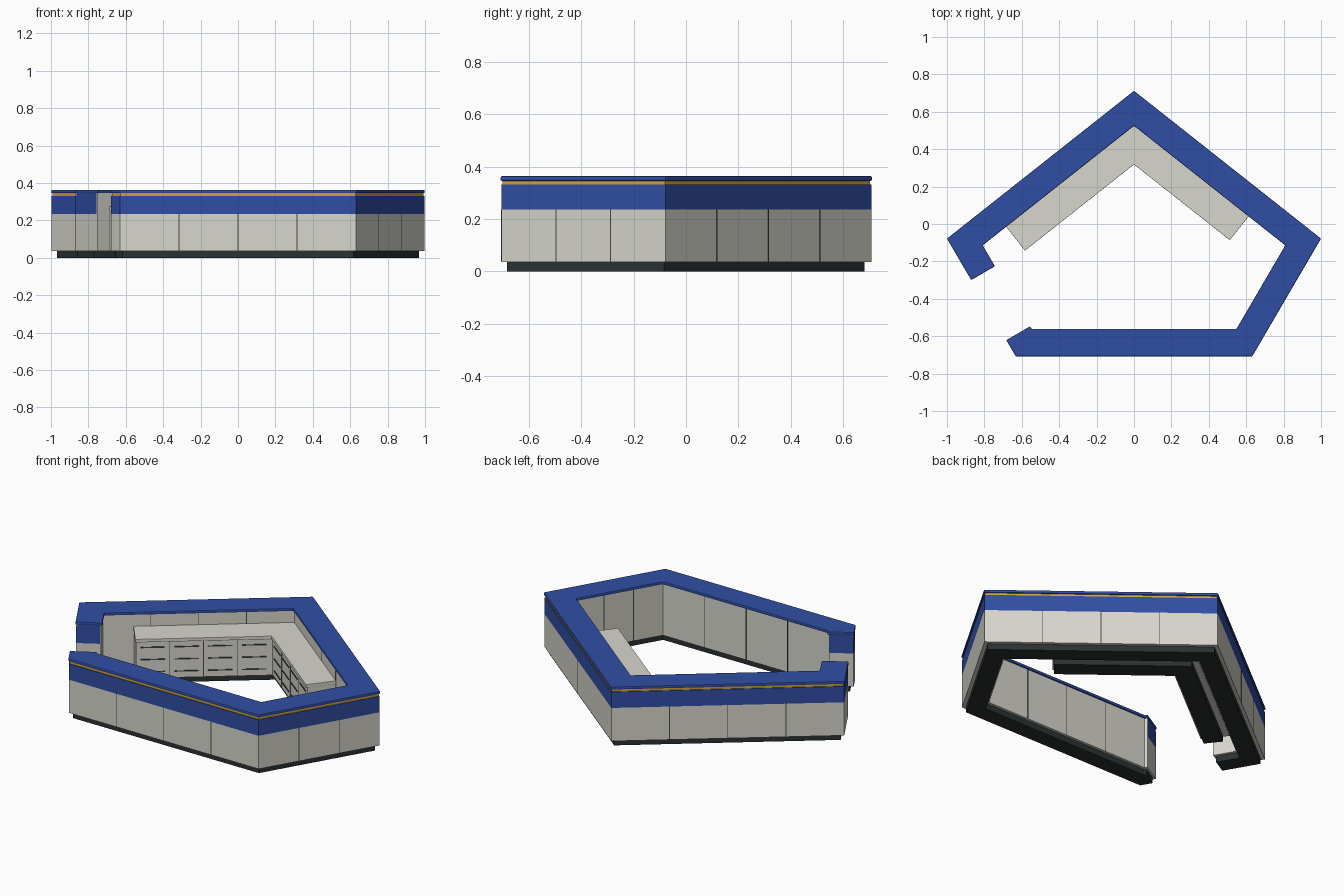
import bpy
import bmesh
from mathutils import Vector

if "Cube" in bpy.data.objects:
    bpy.data.objects.remove(bpy.data.objects["Cube"], do_unlink=True)


def material(name, rgb):
    m = bpy.data.materials.new(name)
    m.use_nodes = True
    m.diffuse_color = (*rgb, 1)
    m.node_tree.nodes["Principled BSDF"].inputs["Base Color"].default_value = (*rgb, 1)
    return m


BLUE = material("blue", (0.03, 0.076, 0.37))
GREY = material("warm light grey", (0.68, 0.67, 0.61))
GOLD = material("gold", (0.62, 0.37, 0.05))
DARK = material("dark plinth", (0.024, 0.031, 0.031))
SEAM = material("seam grey", (0.06, 0.06, 0.06))


def right_normal(a, b):
    d = (b - a).normalized()
    return Vector((d.y, -d.x))


def offset(path, dist, trim):
    """Mitred inward offset of an open path, with both ends trimmed."""
    path = list(path)
    path[0] = path[0] + (path[1] - path[0]).normalized() * trim
    path[-1] = path[-1] + (path[-2] - path[-1]).normalized() * trim
    normals = [right_normal(a, b) for a, b in zip(path, path[1:])]
    out = []
    for i, p in enumerate(path):
        n0, n1 = normals[max(i - 1, 0)], normals[min(i, len(normals) - 1)]
        out.append(p + (n0 + n1) * (dist / (1 + n0.dot(n1))))
    return out


def add_strip(bm, outer, inner, z0, z1):
    """Solid strip between two matching paths."""
    def ring(path, z):
        return [bm.verts.new((p.x, p.y, z)) for p in path]
    rings = [ring(outer, z0), ring(inner, z0), ring(inner, z1), ring(outer, z1)]
    for k in range(4):
        r, s = rings[k], rings[(k + 1) % 4]
        for i in range(len(r) - 1):
            bm.faces.new((r[i], r[i + 1], s[i + 1], s[i]))
    bm.faces.new([r[0] for r in rings])
    bm.faces.new([r[-1] for r in reversed(rings)])


def finish(bm, name, mat, bevel=0):
    bmesh.ops.recalc_face_normals(bm, faces=bm.faces[:])
    mesh = bpy.data.meshes.new(name)
    bm.to_mesh(mesh)
    bm.free()
    mesh.materials.append(mat)
    ob = bpy.data.objects.new(name, mesh)
    bpy.context.collection.objects.link(ob)
    if bevel:
        mod = ob.modifiers.new("rounded_edges", "BEVEL")
        mod.width, mod.segments, mod.limit_method = bevel, 2, "ANGLE"
    return ob


def band(name, path, d0, d1, z0, z1, mat, trim=0.0, bevel=0):
    bm = bmesh.new()
    add_strip(bm, offset(path, d0, trim), offset(path, d1, trim), z0, z1)
    return finish(bm, name, mat, bevel)


def add_plate(bm, a, b, s0, s1, d0, d1, z0, z1):
    """Box along the edge a-b, from s0 to s1, at inward depth d0 to d1."""
    t, n = (b - a).normalized(), right_normal(a, b)
    add_strip(bm, [a + t * s + n * d0 for s in (s0, s1)],
              [a + t * s + n * d1 for s in (s0, s1)], z0, z1)


# Pentagon plan with an entrance gap in the left front side
apex = Vector((0, 0.712))
right, left = Vector((1, -0.078)), Vector((-1, -0.078))
front_right, front_left = Vector((0.632, -0.708)), Vector((-0.632, -0.708))
gate_back = left.lerp(front_left, 0.352)
gate_front = front_left.lerp(left, 0.138)
desk = [gate_back, left, apex, right, front_right, front_left, gate_front]

# Desk, from the floor up
band("desk_plinth", desk, 0.024, 0.123, 0, 0.037, DARK, 0.015)
band("desk_lower_body", desk, 0.003, 0.139, 0.036, 0.235, GREY, 0.004)
band("desk_upper_core", desk, 0.012, 0.134, 0.235, 0.346, BLUE, 0.003)
band("desk_inner_lining", desk, 0.134, 0.139, 0.235, 0.346, GREY, 0.004)
band("blue_fascia", desk, 0.003, 0.012, 0.235, 0.331, BLUE, 0.003)
band("gold_trim", desk, 0.007, 0.012, 0.331, 0.346, GOLD, 0.004)
band("desk_top", desk, 0, 0.147, 0.345, 0.363, BLUE, 0, 0.005)

# Panel joints on the outside and inside of the desk
bm = bmesh.new()
inner = offset(desk, 0.139, 0)
W = 0.002
for i, count in ((1, 4), (2, 4), (3, 3), (4, 4)):
    for side, path, top in ((-1, offset(desk, 0.003, 0), 0.235), (1, inner, 0.344)):
        a, b = path[i], path[i + 1]
        for k in range(1, count):
            s = (b - a).length * k / count
            add_plate(bm, a, b, s - W, s + W, -0.001, 0.001, 0.038, top)
finish(bm, "panel_joints", SEAM)

# Lower work counter following the two back walls
right_end = apex + (right - apex).normalized() * 0.897
left_end = apex + (left - apex).normalized() * 0.987
counter = [left_end, apex, right_end]
FACE = 0.3
band("counter_plinth", counter, 0.175, 0.282, 0, 0.037, DARK, 0.012)
band("counter_cabinets", counter, 0.14, FACE, 0.036, 0.256, GREY, 0.004)
band("counter_top", counter, 0.139, 0.309, 0.255, 0.275, GREY, 0, 0.002)

# Cabinet joints and drawer pulls
joints, pulls = bmesh.new(), bmesh.new()
corner = 0.246
left_length = (apex - left_end).length
for a, b, start, end in ((left_end, apex, 0.004, left_length - corner),
                         (apex, right_end, corner, 0.893)):
    step = (end - start) / 4
    for col in range(4):
        s = start + step * col
        if col:
            add_plate(joints, a, b, s - W, s + W, FACE - 0.001, FACE + 0.001, 0.038, 0.255)
        for row in range(3):
            z = 0.072 + row * 0.073
            add_plate(pulls, a, b, s + step * 0.14, s + step * 0.86,
                      FACE - 0.001, FACE + 0.004, z, z + 0.006)
finish(joints, "cabinet_joints", SEAM)
finish(pulls, "drawer_pulls", SEAM)
